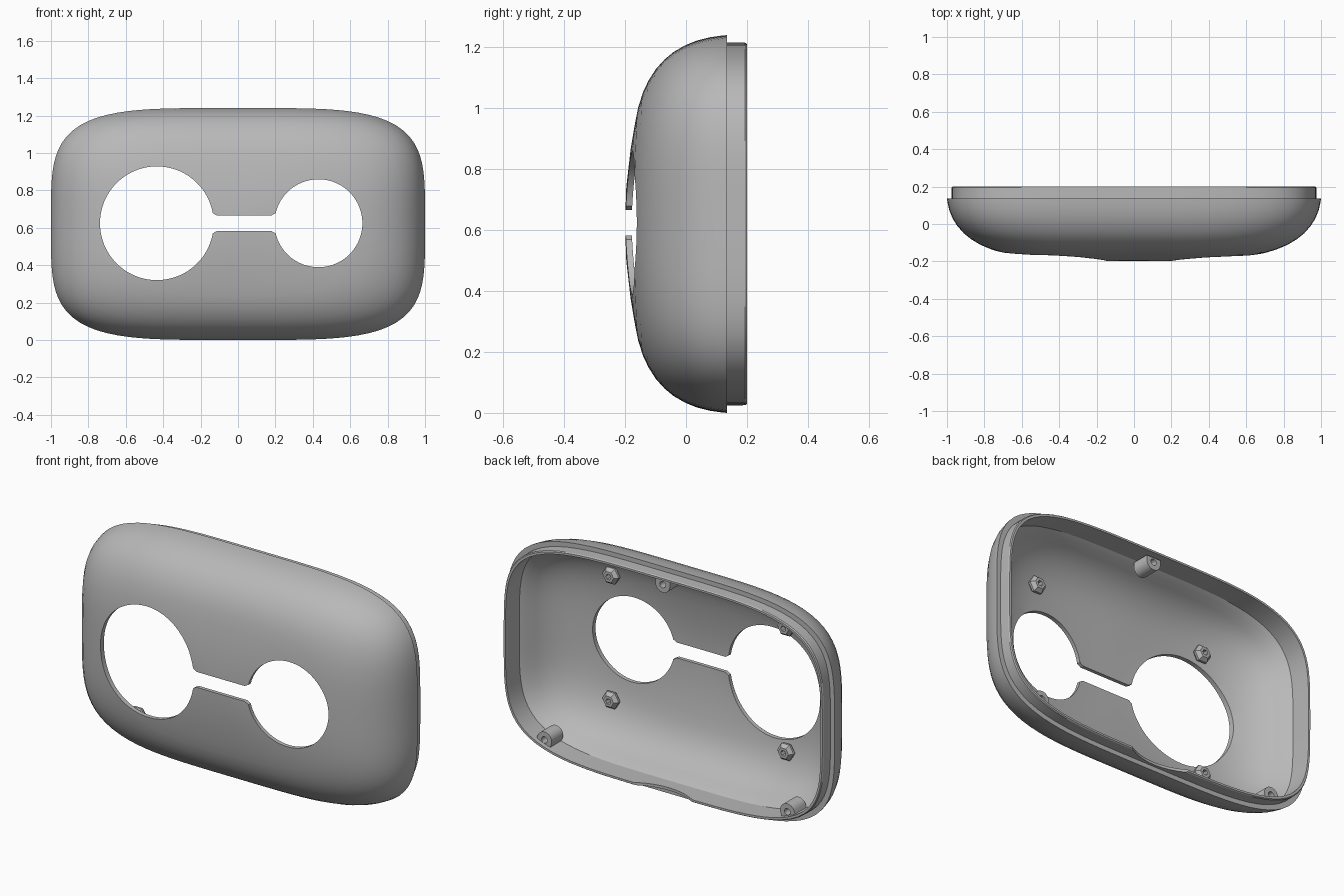
import bpy, bmesh
from math import sin, cos, pi, asin

cube = bpy.data.objects.get("Cube")
if cube:
    bpy.data.objects.remove(cube, do_unlink=True)

HALF_W, HALF_H, MID_Z = 1.0, 0.62, 0.62
SEGMENTS = 128

grey = bpy.data.materials.new("plain grey")
grey.use_nodes = True
grey.diffuse_color = (0.48, 0.48, 0.48, 1)
grey.node_tree.nodes["Principled BSDF"].inputs["Base Color"].default_value = grey.diffuse_color


def finish(name, bm):
    bmesh.ops.recalc_face_normals(bm, faces=bm.faces)
    mesh = bpy.data.meshes.new(name)
    bm.to_mesh(mesh)
    bm.free()
    mesh.materials.append(grey)
    obj = bpy.data.objects.new(name, mesh)
    bpy.context.collection.objects.link(obj)
    return obj


def select(obj):
    bpy.ops.object.select_all(action='DESELECT')
    obj.select_set(True)
    bpy.context.view_layer.objects.active = obj


def loft(bm, rings):
    """Bridge successive rings with quads and cap both ends."""
    loops = [[bm.verts.new(p) for p in ring] for ring in rings]
    for a, b in zip(loops, loops[1:]):
        for i in range(len(a)):
            j = (i + 1) % len(a)
            bm.faces.new((a[i], a[j], b[j], b[i]))
    bm.faces.new(loops[0])
    bm.faces.new(loops[-1])


def lofted(name, rings):
    bm = bmesh.new()
    loft(bm, rings)
    return finish(name, bm)


def prism(name, points, y0, y1):
    return lofted(name, [[(x, y, z) for x, z in points] for y in (y0, y1)])


def arc(cx, cz, r, start, end, steps):
    return [(cx + r * cos(start + (end - start) * i / steps),
             cz + r * sin(start + (end - start) * i / steps)) for i in range(steps + 1)]


def circle(cx, cz, r, steps):
    return arc(cx, cz, r, 0, 2 * pi, steps)[:-1]


def cut(obj, cutter):
    mod = obj.modifiers.new("cut", 'BOOLEAN')
    mod.operation, mod.solver, mod.object = 'DIFFERENCE', 'EXACT', cutter
    select(obj)
    bpy.ops.object.modifier_apply(modifier=mod.name)
    bpy.data.objects.remove(cutter, do_unlink=True)


def smooth(obj, angle=0.5):
    select(obj)
    bpy.ops.object.shade_smooth_by_angle(angle=angle)


def outline(a, b, y, n=4.2, lift=0):
    """Rounded rectangle ring with half sizes a and b, set back by lift above and below."""
    ring = []
    for i in range(SEGMENTS):
        c, s = cos(2 * pi * i / SEGMENTS), sin(2 * pi * i / SEGMENTS)
        r = (abs(c) ** n + abs(s) ** n) ** (-1 / n)
        ring.append((a * r * c, y + lift * s * s, MID_Z + b * r * s))
    return ring


# Domed front: (fraction of outline, depth)
dome = [(0.02, -0.2), (0.2, -0.198), (0.4, -0.189), (0.52, -0.18), (0.62, -0.17),
        (0.7, -0.155), (0.76, -0.137), (0.82, -0.112), (0.87, -0.082), (0.91, -0.05),
        (0.945, -0.01), (0.97, 0.03), (0.988, 0.075), (0.997, 0.115), (1, 0.135)]
# Joining lip and straight inner band: (inset, depth)
WALL = 0.04
lip = [(0.025, 0.135), (0.025, 0.194), (0.029, 0.2), (WALL, 0.2), (WALL, 0.08)]


def dome_ring(f, y, inset):
    return outline(f * (HALF_W - inset), f * (HALF_H - inset), y,
                   2.2 + 2 * f, 0.06 * f * f * (1 - f * f))


rings = [dome_ring(f, y, 0) for f, y in dome]
rings += [outline(HALF_W - d, HALF_H - d, y) for d, y in lip]
rings += [dome_ring(f, y + 0.02, WALL) for f, y in reversed(dome) if f < 0.98]
shell = lofted("shell", rings)

# Two round windows joined by a slot
BIG, SMALL, SLOT = 0.304, 0.235, 0.0425
flare = SLOT + 0.012
tb, ts = asin(flare / BIG), asin(flare / SMALL)
zc = 0.624
window = arc(-0.434, zc, BIG, tb, 2 * pi - tb, 80)
window += [(-0.115, zc - SLOT), (0.18, zc - SLOT)]
window += arc(0.43, zc, SMALL, ts - pi, pi - ts, 72)
window += [(0.18, zc + SLOT), (-0.115, zc + SLOT)]
cut(shell, prism("window_cutter", window, -0.4, 0.0))

# Shallow finger notch in the bottom of the lip
notch = prism("notch_cutter", circle(0, -0.5, 0.35, 96), -0.1, 0.2)
notch.rotation_euler = (pi / 2, 0, 0)
cut(shell, notch)
smooth(shell)

# Screw bosses along the inner wall: a U profile whose open end meets the wall
for name, x, z, outward in (("top_screw_boss", 0.02, 1.163, pi / 2),
                            ("left_screw_boss", 0.74, 0.115, -pi / 2 + 0.36),
                            ("right_screw_boss", -0.74, 0.115, -pi / 2 - 0.36)):
    r, tail = 0.044, 0.025
    bend = arc(x, z, r, outward + pi / 2, outward + 3 * pi / 2, 16)
    ends = [(px + tail * cos(outward), pz + tail * sin(outward)) for px, pz in (bend[0], bend[-1])]
    boss = prism(name, [ends[0]] + bend + [ends[1]], 0.075, 0.175)
    cut(boss, prism("screw_cutter", circle(x, z, 0.018, 16), 0.1, 0.3))
    smooth(boss)

# Hexagonal standoffs behind the front face: (radius, depth), ending inside the bore
standoff = [(0.03, -0.138), (0.05, -0.117), (0.05, -0.105), (0.032, -0.085),
            (0.016, -0.085), (0.016, -0.115)]
for side, sx in (("left", 1), ("right", -1)):
    for level, sz in (("upper", 1), ("lower", -1)):
        lofted(side + "_" + level + "_standoff",
               [[(x, y, z) for x, z in circle(sx * 0.533, 0.625 + sz * 0.343, r, 6)]
                for r, y in standoff])
